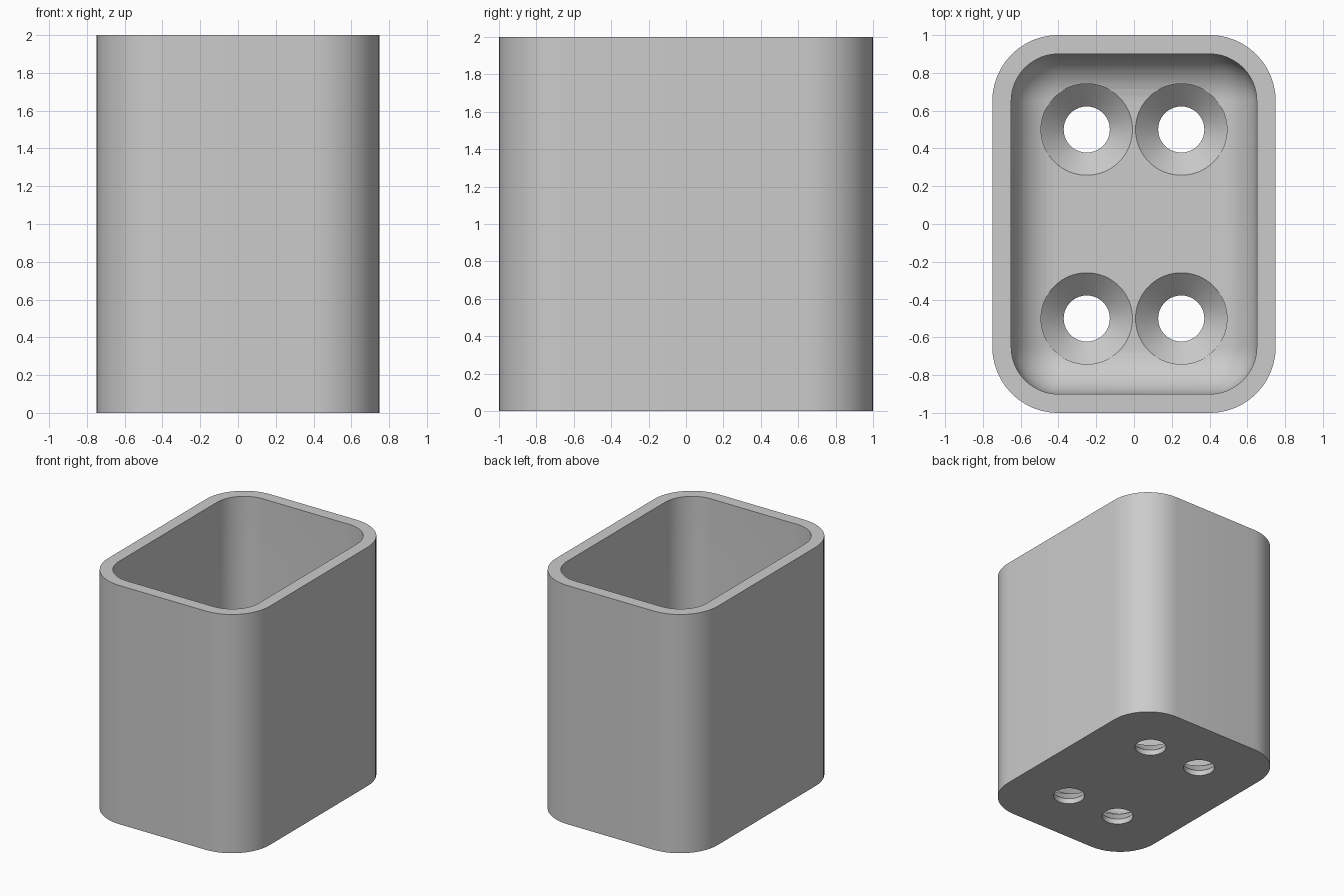
import bpy, bmesh
from math import sin, cos, pi

cube = bpy.data.objects.get("Cube")
if cube:
    bpy.data.objects.remove(cube, do_unlink=True)

HALF_X, HALF_Y, HEIGHT = 0.75, 1.0, 2.0
WALL, CORNER, FLOOR = 0.1, 0.35, 0.16
FILLET = CORNER - WALL
STEPS = 12

grey = bpy.data.materials.new("plain grey")
grey.use_nodes = True
grey.diffuse_color = (0.6, 0.6, 0.6, 1)
grey.node_tree.nodes["Principled BSDF"].inputs["Base Color"].default_value = (0.6, 0.6, 0.6, 1)


def make_object(name, bm):
    bmesh.ops.remove_doubles(bm, verts=bm.verts[:], dist=0.0005)
    bmesh.ops.recalc_face_normals(bm, faces=bm.faces[:])
    mesh = bpy.data.meshes.new(name)
    bm.to_mesh(mesh)
    bm.free()
    mesh.materials.append(grey)
    obj = bpy.data.objects.new(name, mesh)
    bpy.context.collection.objects.link(obj)
    return obj


def loft(name, rings):
    """Skin a stack of point rings and cap both ends."""
    bm = bmesh.new()
    loops = [[bm.verts.new(p) for p in ring] for ring in rings]
    for a, b in zip(loops, loops[1:]):
        for i in range(len(a)):
            j = (i + 1) % len(a)
            bm.faces.new((a[i], a[j], b[j], b[i]))
    bm.faces.new(loops[0])
    bm.faces.new(loops[-1])
    return make_object(name, bm)


def rounded_ring(inset, z):
    """Rounded rectangle, concentric with the outer wall."""
    r = max(CORNER - inset, 0)
    points = []
    for k, (sx, sy) in enumerate([(1, 1), (-1, 1), (-1, -1), (1, -1)]):
        for i in range(STEPS + 1):
            a = (k + i / STEPS) * pi / 2
            points.append((sx * (HALF_X - CORNER) + r * cos(a),
                           sy * (HALF_Y - CORNER) + r * sin(a), z))
    return points


def circle(x, y, r, z, n=64):
    return [(x + r * cos(2 * pi * i / n), y + r * sin(2 * pi * i / n), z) for i in range(n)]


# Open tub: outer wall, rim, inner wall and rounded floor edge
rings = [rounded_ring(0, 0), rounded_ring(0, HEIGHT), rounded_ring(WALL, HEIGHT)]
for i in range(STEPS + 1):
    a = i / STEPS * pi / 2
    rings.append(rounded_ring(WALL + FILLET * (1 - cos(a)), FLOOR + FILLET * (1 - sin(a))))
tub = loft("tub", rings)

# Countersunk screw holes in the floor
hole_profile = [(0.122, -0.1), (0.122, 0.045), (0.242, 0.16), (0.242, 0.6)]
bpy.context.view_layer.objects.active = tub
tub.select_set(True)
for x in (-0.25, 0.25):
    for y in (-0.5, 0.5):
        cutter = loft("hole_cutter", [circle(x, y, r, z) for r, z in hole_profile])
        cutter.hide_render = True
        mod = tub.modifiers.new("screw_hole", 'BOOLEAN')
        mod.operation = 'DIFFERENCE'
        mod.solver = 'EXACT'
        mod.object = cutter
        bpy.ops.object.modifier_apply(modifier=mod.name)
        bpy.data.objects.remove(cutter, do_unlink=True)

bpy.ops.object.shade_smooth_by_angle(angle=pi / 6)
